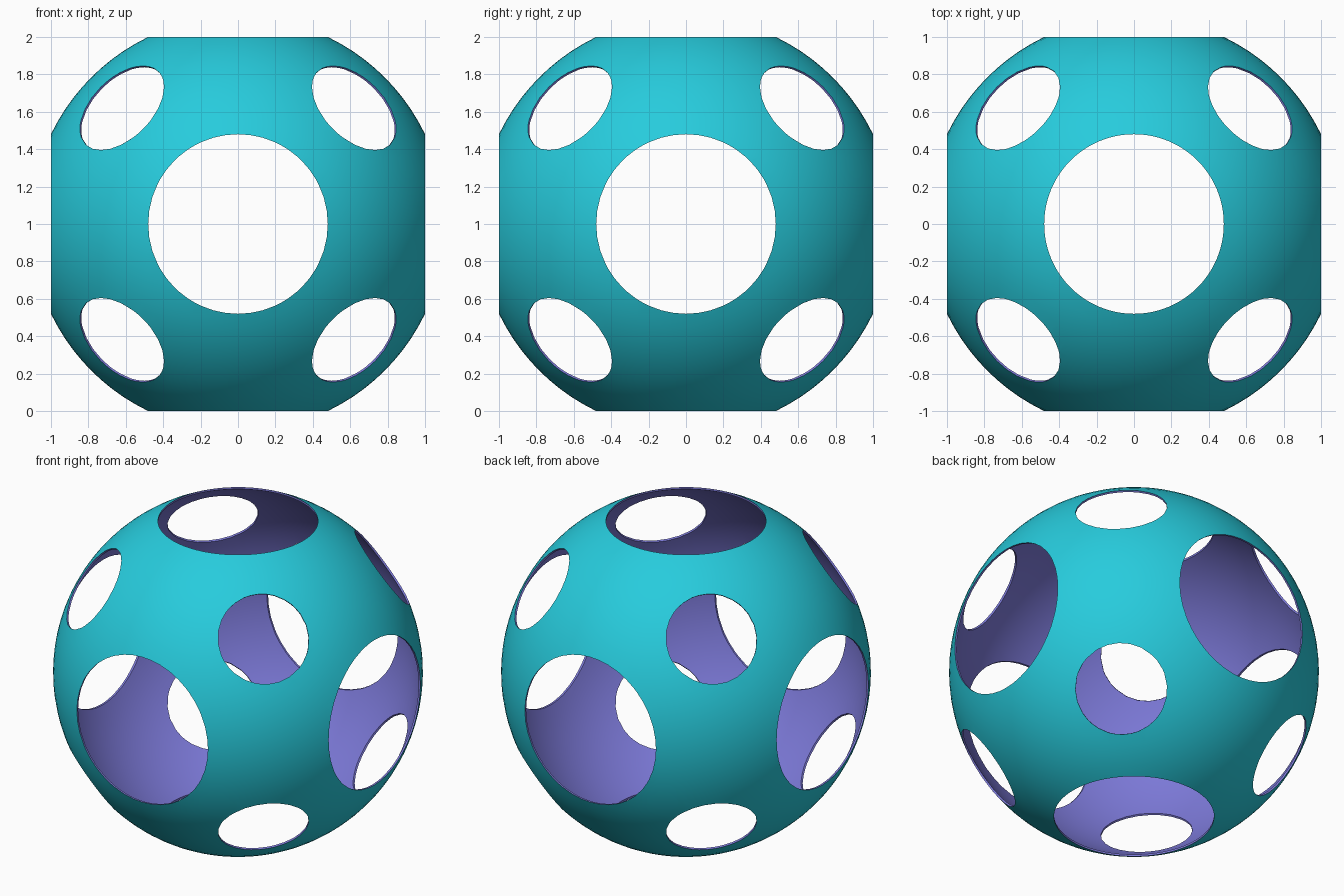
import bpy, bmesh, math
from itertools import product
from mathutils import Vector

if "Cube" in bpy.data.objects:
    bpy.data.objects.remove(bpy.data.objects["Cube"])

BIG, SMALL = 0.48, 0.2755       # radii of the axis and diagonal openings
R = math.hypot(1.0, BIG)        # outer radius: big openings trim it to 2 units
T = 0.012                       # shell thickness
CENTRE = Vector((0, 0, 1))


def material(name, rgb):
    m = bpy.data.materials.new(name)
    m.diffuse_color = (*rgb, 1)
    m.use_nodes = True
    m.node_tree.nodes["Principled BSDF"].inputs["Base Color"].default_value = m.diffuse_color
    return m


def depth(radius, hole):
    """Distance from the centre to the plane of a circular opening."""
    return math.sqrt(radius ** 2 - hole ** 2)


# Six axis openings and eight diagonal openings: (direction, radius)
holes = []
for d in product((-1, 0, 1), repeat=3):
    n = sum(abs(c) for c in d)
    if n in (1, 3):
        holes.append((Vector(d).normalized(), BIG if n == 1 else SMALL))

# Outer ball, sliced by one plane per opening
bm = bmesh.new()
bmesh.ops.create_uvsphere(bm, u_segments=96, v_segments=48, radius=R)
for axis, r in holes:
    geom = bm.verts[:] + bm.edges[:] + bm.faces[:]
    bmesh.ops.bisect_plane(bm, geom=geom, dist=1e-5, plane_co=axis * depth(R, r),
                           plane_no=axis, clear_outer=True, clear_inner=False)
bmesh.ops.remove_doubles(bm, verts=bm.verts[:], dist=0.006)

outer_faces = bm.faces[:]
outer_verts = bm.verts[:]
rim_edges = [e for e in bm.edges if e.is_boundary]
rim_verts = {v for e in rim_edges for v in e.verts}

# Inner skin: rims slide straight in along the opening, the rest shrinks
inner = {}
for v in outer_verts:
    if v in rim_verts:
        axis, r = max(holes, key=lambda h: v.co.dot(h[0]) / depth(R, h[1]))
        side = (v.co - axis * v.co.dot(axis)).normalized() * r
        v.co = side + axis * depth(R, r)
        inner[v] = bm.verts.new(side + axis * depth(R - T, r))
    else:
        inner[v] = bm.verts.new(v.co * ((R - T) / R))

# Walls of the openings, with sharp edges
walls = []
for e in rim_edges:
    loop = e.link_loops[0]
    a, b = loop.vert, loop.link_loop_next.vert
    walls.append((b, a, inner[a], inner[b]))
skins = [[inner[v] for v in reversed(f.verts[:])] for f in outer_faces]
for f in outer_faces:
    f.material_index = 0
for vs in skins + walls:
    bm.faces.new(vs).material_index = 1
for b, a, a2, b2 in walls:
    bm.edges.get((a, b)).smooth = False
    bm.edges.get((a2, b2)).smooth = False
for f in bm.faces:
    f.smooth = True

# Teal outside, violet inside and on the walls
me = bpy.data.meshes.new("perforated_shell")
bm.to_mesh(me)
bm.free()
me.materials.append(material("teal", (0.02, 0.60, 0.72)))
me.materials.append(material("violet", (0.20, 0.19, 0.68)))
shell = bpy.data.objects.new("perforated_shell", me)
shell.location = CENTRE
bpy.context.collection.objects.link(shell)
